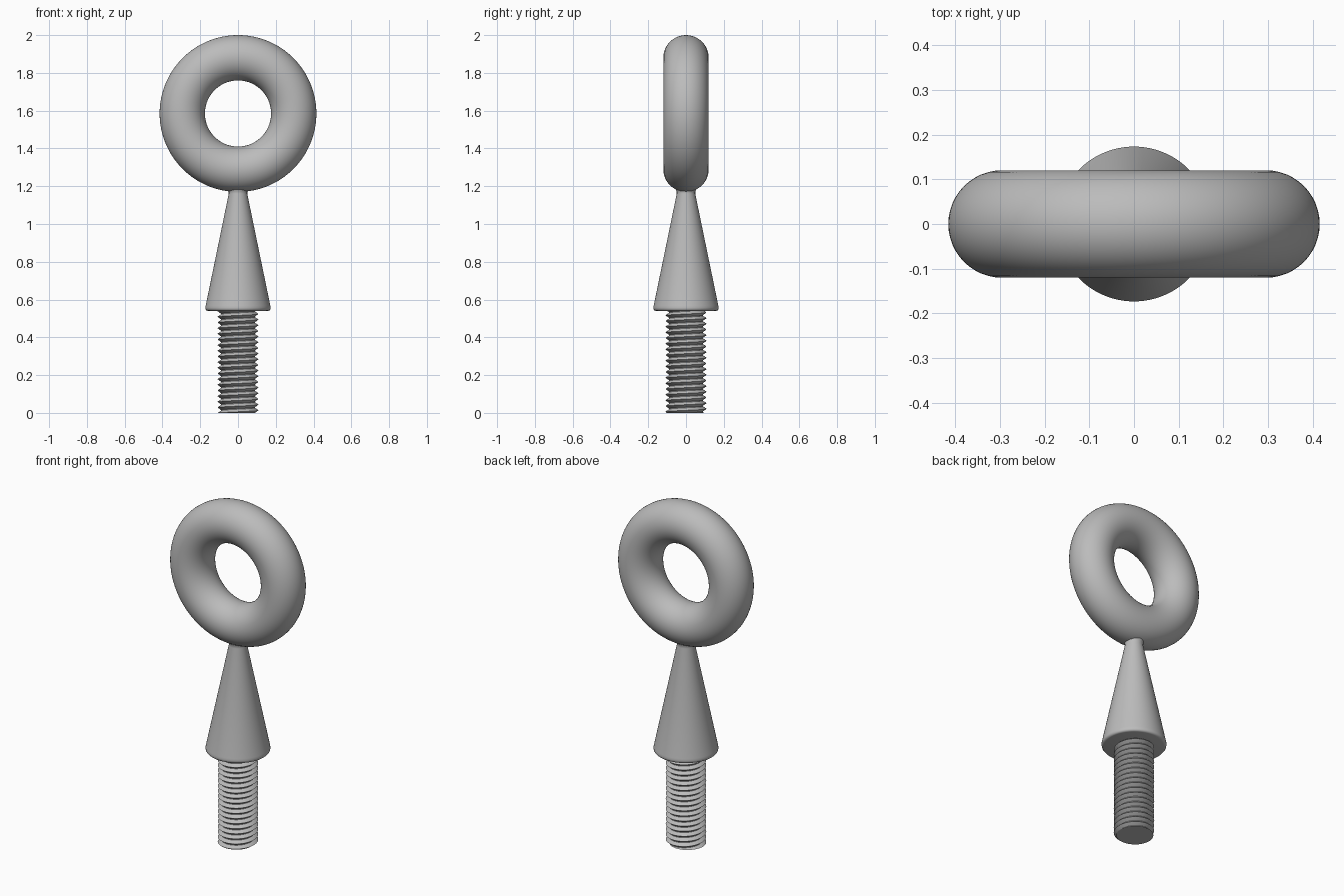
import bpy, bmesh, math

cube = bpy.data.objects.get("Cube")
if cube:
    bpy.data.objects.remove(cube, do_unlink=True)

STEEL = (0.5, 0.5, 0.5, 1.0)
steel = bpy.data.materials.new("grey steel")
steel.use_nodes = True
steel.diffuse_color = STEEL
steel.node_tree.nodes["Principled BSDF"].inputs["Base Color"].default_value = STEEL


def finish(obj, name, angle):
    obj.name = name
    obj.data.materials.clear()
    obj.data.materials.append(steel)
    bpy.ops.object.select_all(action='DESELECT')
    obj.select_set(True)
    bpy.context.view_layer.objects.active = obj
    bpy.ops.object.shade_smooth_by_angle(angle=math.radians(angle))


def object_from(bm, name, angle):
    bmesh.ops.recalc_face_normals(bm, faces=bm.faces[:])
    mesh = bpy.data.meshes.new(name)
    bm.to_mesh(mesh)
    bm.free()
    obj = bpy.data.objects.new(name, mesh)
    bpy.context.collection.objects.link(obj)
    finish(obj, name, angle)


# Upright ring
bpy.ops.mesh.primitive_torus_add(major_radius=0.295, minor_radius=0.12,
                                 major_segments=128, minor_segments=48,
                                 location=(0, 0, 1.585), rotation=(math.pi / 2, 0, 0))
finish(bpy.context.object, "ring", 40)

# Tapered shank: rounded lower rim, small fillet under the ring
bm = bmesh.new()
profile = [(0, 0.54), (0.16, 0.54), (0.167, 0.542), (0.172, 0.548), (0.173, 0.557),
           (0.171, 0.568), (0.049, 1.16), (0.049, 1.172), (0.055, 1.185), (0, 1.2)]
verts = [bm.verts.new((r, 0, z)) for r, z in profile]
edges = [bm.edges.new(pair) for pair in zip(verts, verts[1:])]
bmesh.ops.spin(bm, geom=verts + edges, cent=(0, 0, 0), axis=(0, 0, 1),
               angle=math.tau, steps=96)
bmesh.ops.remove_doubles(bm, verts=bm.verts[:], dist=0.0001)
object_from(bm, "tapered_shank", 40)

# Threaded stud: one helical skin, trimmed flat at both ends
PITCH, LENGTH, CREST, ROOT, SEGMENTS = 0.03, 0.545, 0.108, 0.089, 64
LEVELS = (0, 0.1, 0.45, 0.55, 0.9)


def thread_radius(phase):
    # Sloped flanks between a narrow root and a narrow crest
    height = (0.5 - abs(phase % 1 - 0.5)) * 2
    lift = min(max((height - 0.1) / 0.8, 0), 1)
    return ROOT + (CREST - ROOT) * lift


bm = bmesh.new()
turns = math.ceil(LENGTH / PITCH) + 1
rows = []
for turn in range(-1, turns):
    for level in LEVELS:
        row = []
        for i in range(SEGMENTS + 1):
            part = i / SEGMENTS
            z = min(max(PITCH * (turn + level + part), 0), LENGTH)
            r = thread_radius(z / PITCH - part + 0.05)
            a = math.tau * part
            row.append(bm.verts.new((r * math.cos(a), r * math.sin(a), z)))
        rows.append(row)
for low, high in zip(rows, rows[1:]):
    for i in range(SEGMENTS):
        bm.faces.new((low[i], low[i + 1], high[i + 1], high[i]))
bmesh.ops.remove_doubles(bm, verts=bm.verts[:], dist=0.00005)
bmesh.ops.dissolve_degenerate(bm, edges=bm.edges[:], dist=0.00005)
bmesh.ops.holes_fill(bm, edges=[e for e in bm.edges if e.is_boundary], sides=0)
object_from(bm, "threaded_stud", 30)
